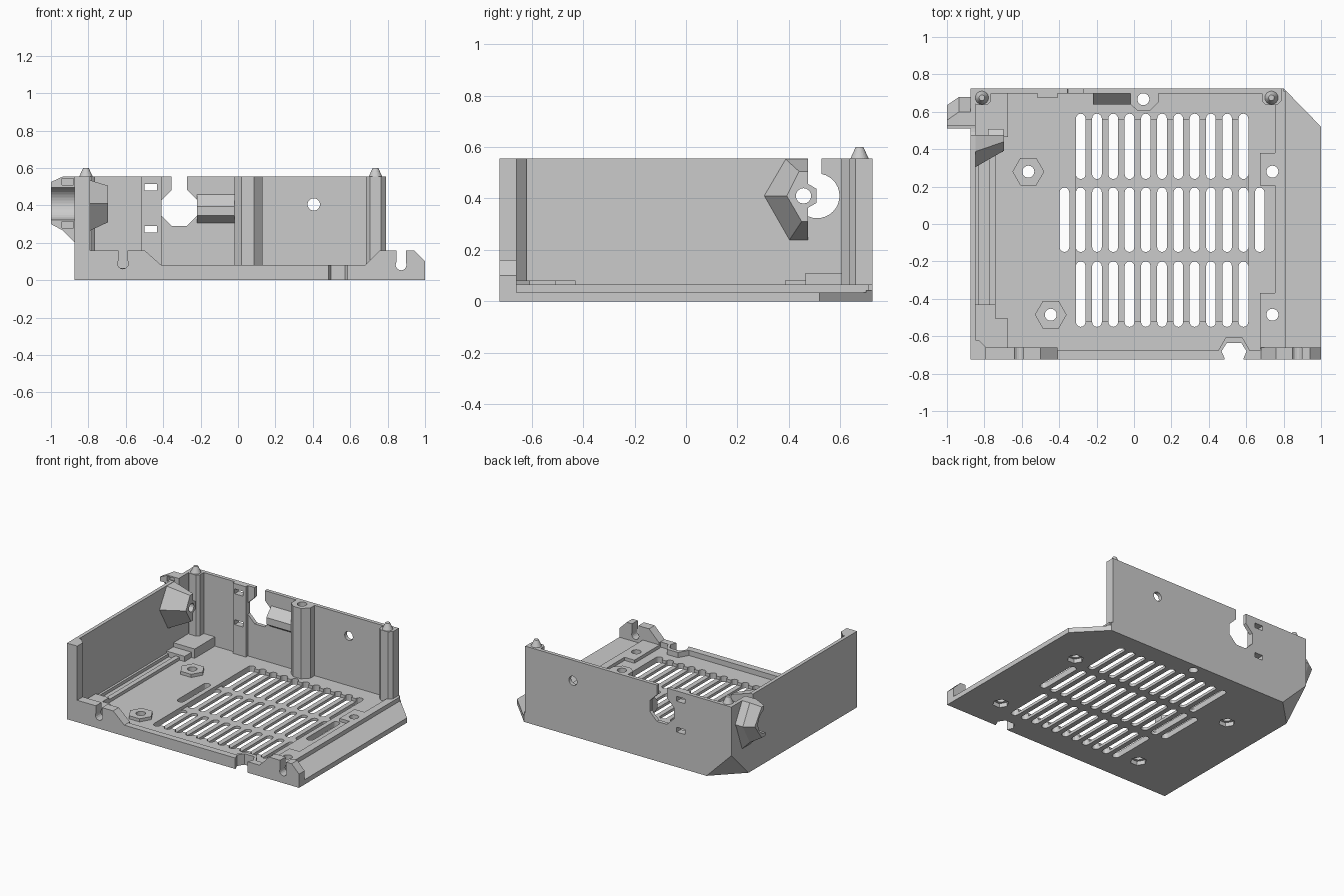
import bpy, bmesh, math
from mathutils import Vector

if "Cube" in bpy.data.objects:
    bpy.data.objects.remove(bpy.data.objects["Cube"])

grey = bpy.data.materials.new("light grey plastic")
grey.use_nodes = True
COLOUR = (0.6, 0.6, 0.6, 1)
grey.diffuse_color = COLOUR
grey.node_tree.nodes["Principled BSDF"].inputs["Base Color"].default_value = COLOUR

PLACE = {"x": lambda a, b, t: (t, a, b),
         "y": lambda a, b, t: (a, t, b),
         "z": lambda a, b, t: (a, b, t)}


def prism(pts, lo, hi, axis="z"):
    return [[PLACE[axis](a, b, t) for a, b in pts] for t in (lo, hi)]


def rect(x0, x1, y0, y1):
    return [(x0, y0), (x1, y0), (x1, y1), (x0, y1)]


def box(x0, x1, y0, y1, z0, z1):
    return prism(rect(x0, x1, y0, y1), z0, z1)


def ngon(cx, cy, r, n=24, turn=0.0):
    angles = [turn + math.tau * i / n for i in range(n)]
    return [(cx + r * math.cos(a), cy + r * math.sin(a)) for a in angles]


def capsule(cx, y0, y1, r, n=6):
    arc = [math.pi * i / n for i in range(n + 1)]
    return ([(cx + r * math.cos(a), y1 - r + r * math.sin(a)) for a in arc] +
            [(cx - r * math.cos(a), y0 + r - r * math.sin(a)) for a in arc])


def build(name, *solids):
    """Skin each list of matching rings into a closed solid."""
    bm = bmesh.new()
    for rings in solids:
        loops = [[bm.verts.new(p) for p in ring] for ring in rings]
        bm.faces.new(loops[0][::-1])
        bm.faces.new(loops[-1])
        for a, b in zip(loops, loops[1:]):
            for i in range(len(a)):
                j = (i + 1) % len(a)
                bm.faces.new((a[i], a[j], b[j], b[i]))
    bmesh.ops.recalc_face_normals(bm, faces=bm.faces)
    mesh = bpy.data.meshes.new(name)
    bm.to_mesh(mesh)
    bm.free()
    mesh.materials.append(grey)
    ob = bpy.data.objects.new(name, mesh)
    bpy.context.collection.objects.link(ob)
    return ob


def cut(ob, *solids):
    cutter = build("cutter", *solids)
    mod = ob.modifiers.new("cut", "BOOLEAN")
    mod.operation, mod.solver, mod.use_self = "DIFFERENCE", "EXACT", True
    mod.object = cutter
    bpy.context.view_layer.objects.active = ob
    bpy.ops.object.modifier_apply(modifier=mod.name)
    bpy.data.objects.remove(cutter)


FLOOR, PAD, TOP = 0.042, 0.065, 0.555
LEFT, FRONT, BACK = -0.873, -0.725, 0.725

# Floor with lowered side ledge and thin grille area
floor = build("floor", prism([(LEFT, FRONT), (1, FRONT), (1, 0.52), (0.8, BACK), (LEFT, BACK)], 0, FLOOR))
cut(floor, box(0.81, 1.1, -0.66, 0.7, 0.035, 0.2))
cut(floor, box(-0.31, 0.61, -0.52, 0.56, 0.02, 0.2))

# Ventilation slots
slots = []
for i in range(-1, 12):
    x = -0.285 + i * 0.087
    for row, (y0, y1) in enumerate([(-0.55, -0.2), (-0.15, 0.195), (0.24, 0.59)]):
        if row == 1 or 0 <= i <= 10:
            slots.append(prism(capsule(x, y0, y1, 0.026), -0.1, 0.2))
cut(floor, *slots)

# Screw bosses and side rail with pads, then screw holes and nut pockets
SCREWS = [(-0.565, 0.28), (-0.445, -0.485), (0.74, 0.28), (0.74, -0.485)]
bosses = build("screw_bosses", *[prism(ngon(x, y, 0.085, 6), 0.03, PAD) for x, y in SCREWS[:2]])
rail = build("side_rail", prism(
    [(0.81, -0.67), (0.81, 0.71), (0.755, 0.71), (0.755, 0.38), (0.675, 0.38), (0.675, 0.205),
     (0.755, 0.205), (0.755, -0.37), (0.675, -0.37), (0.675, -0.67)], 0.03, PAD))
holes = [prism(ngon(x, y, 0.032), -0.1, 0.2) for x, y in SCREWS]
for part in (floor, bosses, rail):
    cut(part, *holes)
cut(floor, *[prism(ngon(x, y, 0.055, 6), -0.1, 0.03) for x, y in SCREWS])
build("back_sill", box(0.6, 0.8, 0.7, BACK, 0.03, PAD))

# Front wall with low middle lip, keyhole slots and cable notch
front_wall = build(
    "front_wall",
    prism([(LEFT, 0.03), (-0.41, 0.03), (-0.41, 0.08), (-0.5, 0.16), (LEFT, 0.16)], FRONT, -0.66, "y"),
    prism([(0.68, 0.03), (1, 0.03), (1, 0.1), (0.94, 0.16), (0.76, 0.16), (0.68, 0.08)], FRONT, -0.66, "y"))
for x, z in ((-0.615, 0.09), (0.872, 0.082)):
    cut(front_wall, prism(rect(x - 0.025, x + 0.025, z, 0.3), -0.8, -0.6, "y"),
        prism(ngon(x, z, 0.029, 16), -0.81, -0.59, "y"))
lip = build("front_lip", box(-0.41, 0.68, FRONT, -0.677, 0.03, 0.08))
surround = build("notch_surround", prism(
    [(0.45, -0.677), (0.62, -0.677), (0.58, -0.607), (0.49, -0.607)], 0.03, 0.08))
notch = prism([(0.485, -0.8), (0.485, -0.72), (0.468, -0.68), (0.497, -0.635),
               (0.573, -0.635), (0.602, -0.68), (0.585, -0.72), (0.585, -0.8)], -0.1, 0.3)
for part in (floor, lip, surround):
    cut(part, notch)

# Tall side wall with round opening and top slot
side_wall = build("right_wall", box(LEFT, -0.847, FRONT, BACK, 0, TOP))
bore = prism(ngon(0.51, 0.41, 0.087, 32), -1.2, -0.8, "x")
slot = prism(rect(0.475, 0.527, 0.42, 0.7), -1.19, -0.81, "x")
cut(side_wall, bore, slot)
build("front_corner_post", prism(
    [(LEFT, FRONT), (-0.79, FRONT), (-0.79, -0.66), (-0.83, -0.62), (LEFT, -0.62)], 0.03, TOP))

# Back wall with connector opening, latch windows and round hole
back_wall = build("back_wall", box(LEFT, 0.79, 0.698, BACK, 0, TOP),
                  box(-0.515, -0.41, 0.675, 0.7, 0.03, TOP))
cut(back_wall,
    prism(ngon(-0.313, 0.387, 0.105, 8, math.pi / 8), 0.5, 0.9, "y"),
    prism(rect(-0.355, -0.272, 0.4, 0.7), 0.49, 0.91, "y"),
    prism(rect(-0.5, -0.432, 0.48, 0.515), 0.48, 0.92, "y"),
    prism(rect(-0.5, -0.432, 0.255, 0.29), 0.48, 0.92, "y"),
    prism(ngon(0.405, 0.405, 0.033), 0.5, 0.9, "y"))
build("back_clip", prism(
    [(0.7, 0.46), (0.64, 0.395), (0.64, 0.345), (0.7, 0.305)], -0.22, -0.02, "x"))

# Back posts: hollow centre column and two pegged corners
column = build("centre_column", prism(
    [(-0.02, 0.71), (-0.02, 0.64), (0.02, 0.605), (0.085, 0.605), (0.13, 0.65), (0.13, 0.71)], 0.03, TOP))
bore_hole = prism(ngon(0.05, 0.667, 0.032), -0.1, 0.7)
cut(column, bore_hole)
cut(floor, bore_hole)
build("left_back_post", prism(
    [(0.685, 0.71), (0.685, 0.655), (0.705, 0.635), (0.765, 0.635), (0.79, 0.66), (0.79, 0.71)], 0.03, TOP))
right_post = build("right_back_post", prism(
    [(-0.86, 0.71), (-0.86, 0.655), (-0.84, 0.635), (-0.785, 0.635), (-0.765, 0.655), (-0.765, 0.71)], 0.03, TOP))
for name, x in (("left_peg", 0.735), ("right_peg", -0.813)):
    build(name, [[(a, b, z) for a, b in ngon(x, 0.675, r)] for r, z in ((0.04, TOP - 0.01), (0.015, 0.6))])

# Outer cable pod: tapered half hexagon with bored groove and two pockets
sections = []
for x, top, bottom, reach in ((-0.86, TOP, 0.19, 0.68), (-0.935, TOP, 0.265, 0.68), (-1, 0.525, 0.3, 0.635)):
    edge = reach - 0.08
    sections.append([(x, y, z) for y, z in
                     ((0.51, top), (edge, top), (reach, 0.41), (edge, bottom), (0.51, bottom))])
outer = build("outer_pod", sections)
cut(outer, bore)
cut(outer, slot)
cut(outer, *[box(-0.94, -0.88, 0.45, 0.56, z, z + 0.035) for z in (0.28, 0.51)])

# Inner cable pod: tapered half hexagon with a drilled nub
wide = [(0.475, 0.235), (0.4, 0.235), (0.3, 0.41), (0.385, TOP), (0.475, TOP)]
tight = [(0.475, 0.31), (0.45, 0.31), (0.392, 0.41), (0.44, 0.505), (0.475, 0.505)]
inner = build("inner_pod", [[(x, y, z) for y, z in ring] for x, ring in ((-0.855, wide), (-0.695, tight))])
nub = build("pod_nub", prism(ngon(0.46, 0.41, 0.055, 6, math.pi / 6), -0.78, -0.697, "x"))
drill = prism(ngon(0.457, 0.41, 0.03, 16), -0.9, -0.6, "x")
cut(inner, drill)
cut(nub, drill)

# Raised blocks and board rails along the tall side
corner_block = build("back_corner_block", box(-0.86, -0.675, 0.465, 0.71, 0.03, 0.11))
build("back_step", box(-0.86, -0.7, 0.385, 0.465, 0.03, 0.08))
build("front_corner_block", box(-0.86, -0.675, -0.67, -0.505, 0.03, 0.08),
      box(-0.86, -0.74, -0.505, -0.43, 0.03, 0.08))
build("board_rails", box(-0.86, -0.83, -0.43, 0.39, 0.03, PAD),
      box(-0.775, -0.74, -0.43, 0.39, 0.03, PAD))

# Slanted underside at the back corner
s = 0.22
tip = Vector((LEFT - 0.02, BACK + 0.02, -0.02))
corner = [[tip, tip + Vector((s + 0.04, 0, 0)), tip - Vector((0, s + 0.04, 0))],
          [tip + Vector((0, 0, s)), tip + Vector((0.04, 0, s)), tip + Vector((0, -0.04, s))]]
for part in (floor, side_wall, back_wall, right_post, corner_block):
    cut(part, corner)
